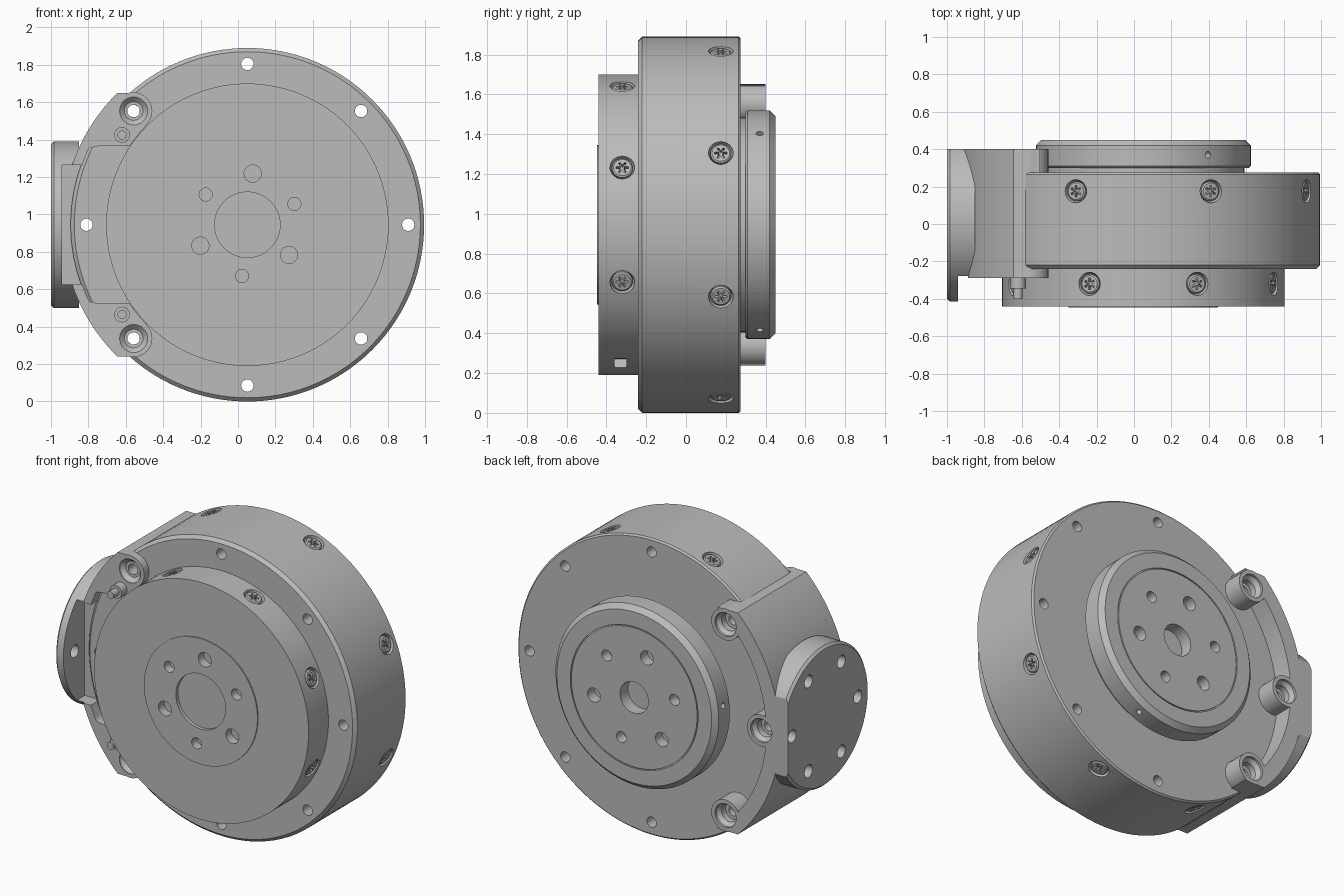
import bpy, bmesh
from math import cos, sin, asin, radians, degrees, pi
from mathutils import Vector, Matrix

cube = bpy.data.objects.get("Cube")
if cube:
    bpy.data.objects.remove(cube, do_unlink=True)

CX, CZ = 0.05, 0.945          # main axis, running along y
Y_AXIS = (0, 1, 0)
BOLT_R, BRACKET_R = 0.86, 0.99

metal = bpy.data.materials.new("machined grey")
metal.use_nodes = True
metal.diffuse_color = (0.5, 0.5, 0.5, 1)
metal.node_tree.nodes["Principled BSDF"].inputs["Base Color"].default_value = (0.5, 0.5, 0.5, 1)


def polar(r, deg, y=0.0):
    return Vector((CX + r * cos(radians(deg)), y, CZ + r * sin(radians(deg))))


def frame(origin, axis):
    rot = Vector(axis).to_track_quat('Z', 'Y').to_matrix().to_4x4()
    return Matrix.Translation(origin) @ rot


def lathe(bm, profile, origin, axis=Y_AXIS, seg=32):
    """Revolve (radius, height) points round an axis and cap both ends."""
    m = frame(origin, axis)
    rings = [[bm.verts.new(m @ Vector((r * cos(2 * pi * i / seg), r * sin(2 * pi * i / seg), h)))
              for i in range(seg)] for r, h in profile]
    for a, b in zip(rings, rings[1:]):
        for i in range(seg):
            j = (i + 1) % seg
            bm.faces.new((a[i], a[j], b[j], b[i]))
    bm.faces.new(rings[0])
    bm.faces.new(rings[-1])


def rod(bm, r, h0, h1, origin, axis=Y_AXIS, seg=32):
    lathe(bm, [(r, h0), (r, h1)], origin, axis, seg)


def box(bm, size, matrix):
    bmesh.ops.create_cube(bm, size=1, matrix=matrix @ Matrix.Diagonal((*size, 1)))


def prism(bm, points, y0, y1):
    """Extrude an outline of front-plane points between two depths."""
    a = [bm.verts.new((p.x, y0, p.z)) for p in points]
    b = [bm.verts.new((p.x, y1, p.z)) for p in points]
    for i in range(len(a)):
        j = (i + 1) % len(a)
        bm.faces.new((a[i], a[j], b[j], b[i]))
    bm.faces.new(a)
    bm.faces.new(b)


def arc(r, d0, d1, n):
    return [polar(r, d0 + (d1 - d0) * i / n) for i in range(n + 1)]


def to_object(name, bm):
    bmesh.ops.recalc_face_normals(bm, faces=bm.faces[:])
    mesh = bpy.data.meshes.new(name)
    bm.to_mesh(mesh)
    bm.free()
    mesh.materials.append(metal)
    obj = bpy.data.objects.new(name, mesh)
    bpy.context.collection.objects.link(obj)
    return obj


def finish(name, bm, cuts=None):
    """Make the part, carve the cutter away and shade it."""
    obj = to_object(name, bm)
    if cuts:
        cutter = to_object(name + "_cutter", cuts)
        cutter.hide_render = True
        mod = obj.modifiers.new("cut", 'BOOLEAN')
        mod.object, mod.operation, mod.solver, mod.use_self = cutter, 'DIFFERENCE', 'EXACT', True
        bpy.context.view_layer.update()
        done = bpy.data.meshes.new_from_object(obj.evaluated_get(bpy.context.evaluated_depsgraph_get()))
        obj.modifiers.clear()
        obj.data = done
        bpy.data.objects.remove(cutter, do_unlink=True)
    bpy.ops.object.select_all(action='DESELECT')
    obj.select_set(True)
    bpy.context.view_layer.objects.active = obj
    bpy.ops.object.shade_smooth_by_angle(angle=radians(30))
    return obj


AXIS = Vector((CX, 0, CZ))
new = bmesh.new


def radial_screws(name, radius, y, angles, body_cuts):
    """Countersunk star-socket screws round a rim, with their seats."""
    heads, sockets = new(), new()
    for deg in angles:
        out = polar(1, deg) - AXIS
        seat = polar(radius, deg, y)
        lathe(body_cuts, [(0.045, -0.04), (0.062, -0.008), (0.062, 0.05)], seat, out, 24)
        lathe(heads, [(0.04, -0.05), (0.052, -0.03), (0.052, -0.01), (0.044, -0.004)], seat, out, 24)
        for k in range(3):
            spin = Matrix.Rotation(k * pi / 3, 4, 'Z')
            box(sockets, (0.062, 0.011, 0.04), frame(seat - out * 0.01, out) @ spin)
    finish(name, heads, sockets)


# Main ring with its bolt circle
ring, cuts = new(), new()
lathe(ring, [(0.925, -0.24), (0.945, -0.22), (0.945, 0.265), (0.935, 0.275)], AXIS, seg=128)
for k in range(8):
    rod(cuts, 0.033, -0.4, 0.4, polar(BOLT_R, 45 * k), seg=20)
radial_screws("ring_screws", 0.945, 0.175, [22.5 + 45 * k for k in (0, 1, 2, 5, 6, 7)], cuts)
finish("main_ring", ring, cuts)

# Front plate with raised hub, alternating hub holes and a rim slot
plate, cuts = new(), new()
lathe(plate, [(0.175, -0.425), (0.175, -0.447), (0.4, -0.447), (0.4, -0.44),
              (0.755, -0.44), (0.755, -0.2)], AXIS, seg=112)
for k in range(6):
    rod(cuts, 0.035 if k % 2 == 0 else 0.046, -0.6, -0.39, polar(0.275, 24 + 60 * k), seg=24)
slot = polar(0.755, 292.5, -0.33)
box(cuts, (0.06, 0.12, 0.1), frame(slot, slot - AXIS - Vector((0, -0.33, 0))))
radial_screws("plate_screws", 0.755, -0.32, [22.5 + 45 * k for k in range(8) if k != 6], cuts)
finish("front_plate", plate, cuts)

# Rear output flange with shallow groove, bore and holes
rear, cuts = new(), new()
lathe(rear, [(0.54, 0.25), (0.54, 0.3), (0.565, 0.3), (0.575, 0.31), (0.575, 0.42), (0.545, 0.45),
             (0.45, 0.45), (0.45, 0.443), (0.443, 0.443), (0.443, 0.45),
             (0.1, 0.45), (0.1, 0.37)], AXIS, seg=96)
for k in range(6):
    rod(cuts, 0.045 if k % 2 == 0 else 0.035, 0.38, 0.6, polar(0.29, 108 + 60 * k), seg=24)
for deg in (53, 173, 293):
    rod(cuts, 0.018, -0.05, 0.1, polar(0.575, deg, 0.37), polar(1, deg) - AXIS, 16)
finish("rear_flange", rear, cuts)

# Side bracket: curved shell wrapped round the ring
bracket, cuts = new(), new()
HALF = 0.705


def edge_angle(r, z=HALF):
    return degrees(asin(z / r))


def shell(inner, y0, y1):
    o, i = edge_angle(BRACKET_R), edge_angle(inner)
    prism(bracket, arc(BRACKET_R, 180 - o, 180 + o, 40) + arc(inner, 180 + i, 180 - i, 40), y0, y1)


shell(0.94, -0.29, 0.4)
shell(0.895, 0.27, 0.4)

# Bracket ears on the front, mirrored top and bottom
ear = arc(0.757, 180 - 33.7, 180 - 45, 5) + [polar(BOLT_R, 135) + Vector((0, 0, 0.097))]
ear += arc(BRACKET_R, 180 - edge_angle(BRACKET_R), 180 - 19, 12)
ear += [Vector((CX + dx, 0, CZ + dz)) for dx, dz in ((-0.91, 0.325), (-0.88, 0.38), (-0.84, 0.412), (-0.8, 0.42))]
for side in (1, -1):
    prism(bracket, [Vector((p.x, 0, CZ + side * (p.z - CZ))) for p in ear], -0.29, -0.23)

# Bolt bosses and their stepped holes
for deg in (135, 180, 225):
    rod(bracket, 0.1, 0.265, 0.4, polar(BOLT_R, deg))
    if deg != 180:
        rod(bracket, 0.1, -0.29, -0.235, polar(BOLT_R, deg))
    lathe(cuts, [(0.075, -0.5), (0.075, -0.285), (0.05, -0.26), (0.033, -0.26), (0.033, 0.32),
                 (0.055, 0.32), (0.055, 0.36), (0.075, 0.385), (0.075, 0.5)], polar(BOLT_R, deg))

# Round side mount, trimmed at the back and relieved at the front
mount = Vector((-1, 0.03, CZ))
lathe(bracket, [(0.43, 0), (0.445, 0.015), (0.445, 0.15)], mount, (1, 0, 0), 72)
box(cuts, (0.4, 0.2, 1.2), Matrix.Translation((-1.0, 0.5, CZ)))
box(cuts, (0.14, 0.4, 0.64), Matrix.Translation((-0.87, -0.4, CZ)))
for k in range(6):
    a = k * pi / 3
    hole = mount + Vector((0, 0.33 * cos(a), 0.33 * sin(a)))
    rod(cuts, 0.04, -0.1, 0.075, hole, (1, 0, 0), 24)
finish("side_bracket", bracket, cuts)

# Small stepped pins on the bracket ears
for side, label in ((1, "upper"), (-1, "lower")):
    pin = new()
    lathe(pin, [(0.042, -0.25), (0.042, -0.345), (0.024, -0.345), (0.024, -0.4)],
          Vector((-0.62, 0, CZ + side * 0.48)), seg=24)
    finish(label + "_pin", pin)
